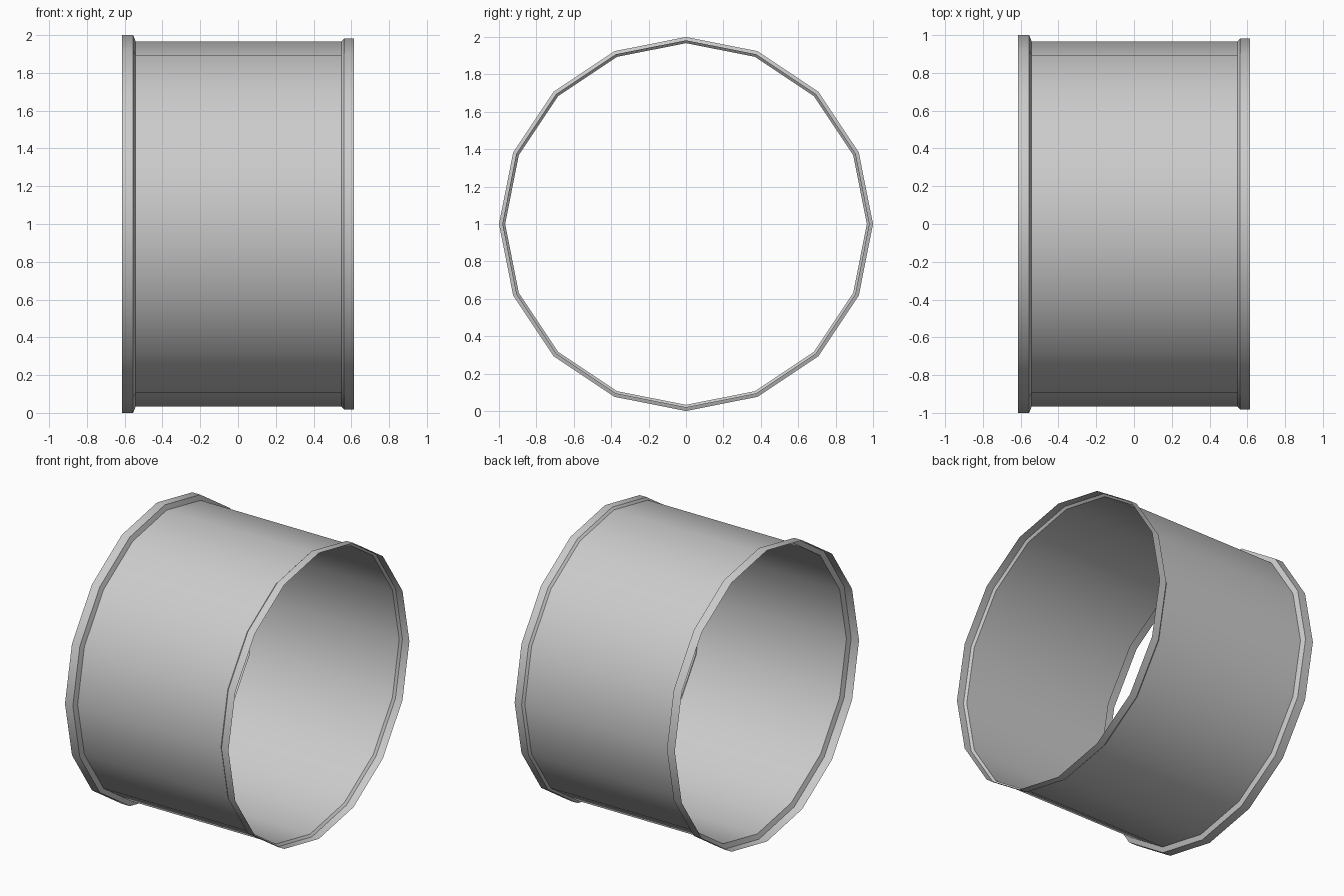
import bpy
import bmesh
from math import cos, sin, tau

cube = bpy.data.objects.get("Cube")
if cube:
    bpy.data.objects.remove(cube, do_unlink=True)

SIDES = 16
CENTRE_Z = 1.0

# Thin open shell: wide lip, chamfer, barrel, chamfer, narrow lip (x, radius)
PROFILE = [(-0.615, 1.0), (-0.555, 1.0), (-0.542, 0.967),
           (0.548, 0.967), (0.562, 0.982), (0.615, 0.982)]


def make_material(name, colour):
    mat = bpy.data.materials.new(name)
    mat.use_nodes = True
    mat.diffuse_color = colour
    bsdf = next(n for n in mat.node_tree.nodes if n.type == "BSDF_PRINCIPLED")
    bsdf.inputs["Base Color"].default_value = colour
    return mat


def make_ring(name, profile, mat):
    """Sweep a profile around the x axis, with sharp edges between its bands."""
    bm = bmesh.new()
    rings = []
    for x, r in profile:
        angles = [tau * i / SIDES for i in range(SIDES)]
        rings.append([bm.verts.new((x, r * cos(a), CENTRE_Z + r * sin(a)))
                      for a in angles])
    for a, b in zip(rings, rings[1:]):
        for i in range(SIDES):
            j = (i + 1) % SIDES
            face = bm.faces.new((a[i], b[i], b[j], a[j]))
            face.smooth = True
    # Point the faces away from the axis
    bm.normal_update()
    for face in bm.faces:
        c = face.calc_center_median()
        if face.normal.y * c.y + face.normal.z * (c.z - CENTRE_Z) < 0:
            face.normal_flip()
    # Keep the edges around the ring sharp, and the lengthwise ones smooth
    for edge in bm.edges:
        p, q = (v.co.x for v in edge.verts)
        edge.smooth = abs(p - q) > 0.001
    mesh = bpy.data.meshes.new(name)
    bm.to_mesh(mesh)
    bm.free()
    mesh.materials.append(mat)
    obj = bpy.data.objects.new(name, mesh)
    bpy.context.collection.objects.link(obj)
    return obj


grey = make_material("light grey", (0.6, 0.6, 0.6, 1.0))
make_ring("flanged_sleeve", PROFILE, grey)
